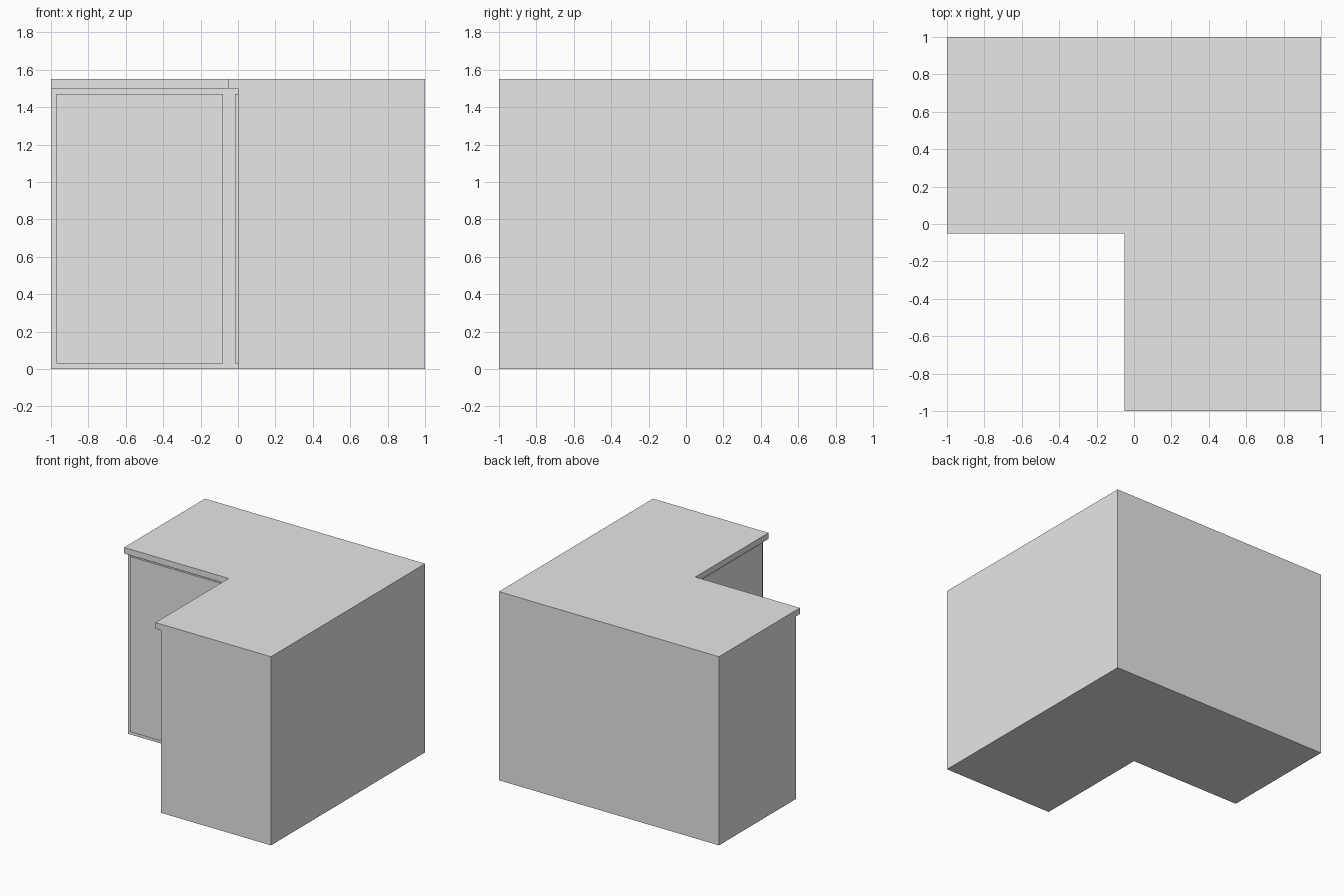
import bpy
import bmesh

if "Cube" in bpy.data.objects:
    bpy.data.objects.remove(bpy.data.objects["Cube"], do_unlink=True)

# Single plain grey finish
grey = bpy.data.materials.new("light_grey")
grey.use_nodes = True
colour = (0.8, 0.8, 0.8, 1)
grey.diffuse_color = colour
grey.node_tree.nodes["Principled BSDF"].inputs["Base Color"].default_value = colour


def prism(name, outline, bottom, top):
    """Extrude a flat outline upward into a closed solid."""
    bm = bmesh.new()
    base = bm.faces.new([bm.verts.new((x, y, bottom)) for x, y in outline])
    grown = bmesh.ops.extrude_face_region(bm, geom=[base], use_keep_orig=True)
    raised = [v for v in grown["geom"] if isinstance(v, bmesh.types.BMVert)]
    bmesh.ops.translate(bm, verts=raised, vec=(0, 0, top - bottom))
    bmesh.ops.recalc_face_normals(bm, faces=bm.faces)
    mesh = bpy.data.meshes.new(name)
    bm.to_mesh(mesh)
    bm.free()
    mesh.materials.append(grey)
    obj = bpy.data.objects.new(name, mesh)
    bpy.context.collection.objects.link(obj)
    return obj


def corner_outline(inner):
    """L shape whose inner corner sits at (inner, inner)."""
    return [(-1, 1), (-1, inner), (inner, inner), (inner, -1), (1, -1), (1, 1)]


# L-shaped carcass and the worktop that overhangs its inner sides
prism("cabinet_body", corner_outline(0), 0, 1.5)
prism("worktop", corner_outline(-0.05), 1.5, 1.55)

# Thin doors on the two inner sides, mirrored across the diagonal
door = [(-0.97, -0.015), (-0.08, -0.015), (-0.08, 0), (-0.97, 0)]
prism("right_door", door, 0.03, 1.47)
prism("front_door", [(y, x) for x, y in door], 0.03, 1.47)
